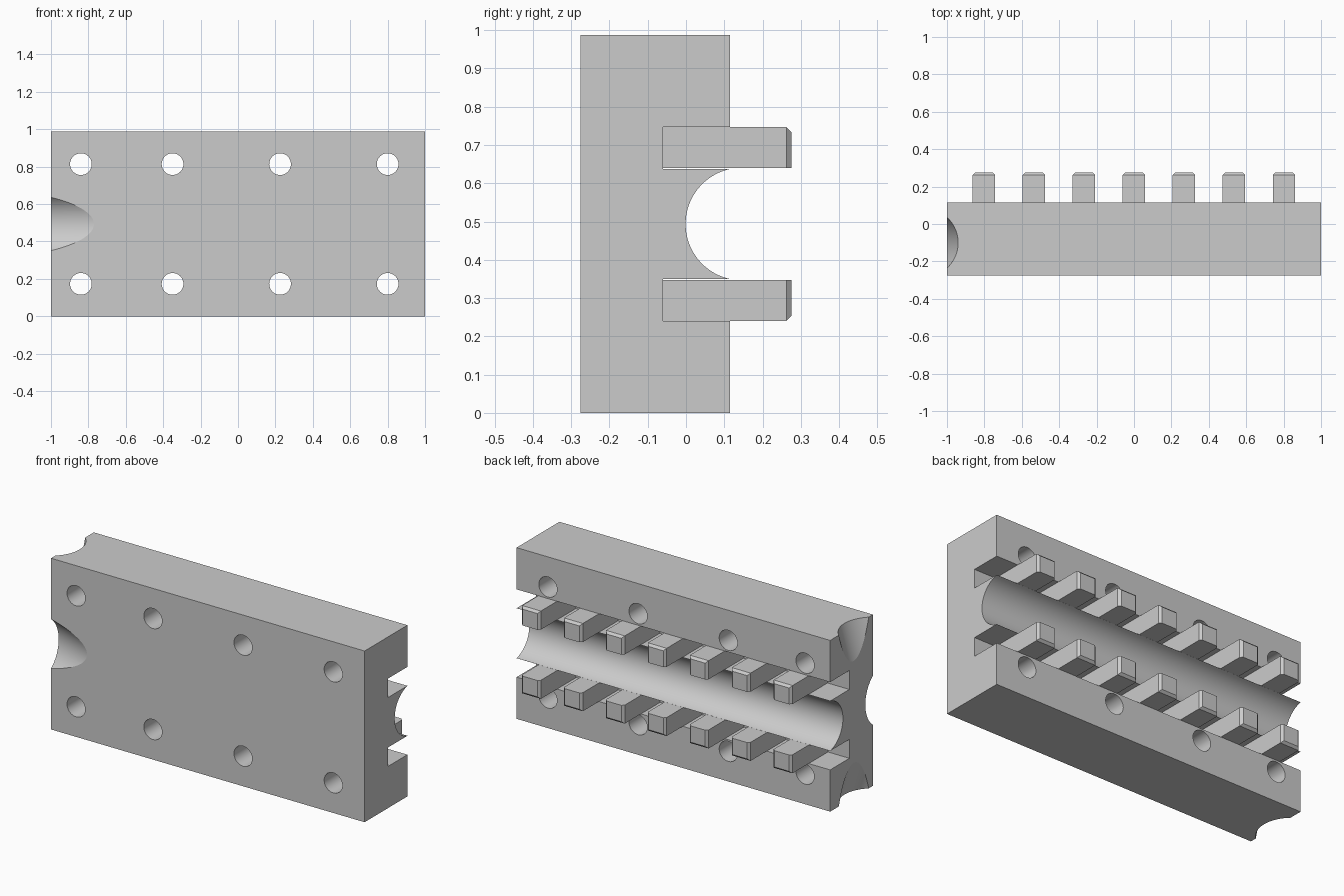
import bpy, bmesh, math
from mathutils import Vector

if "Cube" in bpy.data.objects:
    bpy.data.objects.remove(bpy.data.objects["Cube"], do_unlink=True)

HEIGHT, FRONT, BACK = 0.987, -0.275, 0.115
MID = HEIGHT / 2

grey = bpy.data.materials.new("plain grey")
grey.use_nodes = True
colour = (0.6, 0.6, 0.6, 1)
grey.diffuse_color = colour
grey.node_tree.nodes["Principled BSDF"].inputs["Base Color"].default_value = colour


def finish(bm, name):
    bm.normal_update()
    bmesh.ops.recalc_face_normals(bm, faces=bm.faces)
    mesh = bpy.data.meshes.new(name)
    bm.to_mesh(mesh)
    bm.free()
    mesh.materials.append(grey)
    obj = bpy.data.objects.new(name, mesh)
    bpy.context.collection.objects.link(obj)
    return obj


def box(name, low, high):
    bm = bmesh.new()
    bmesh.ops.create_cube(bm, size=1)
    low, high = Vector(low), Vector(high)
    for v in bm.verts:
        v.co = (low + high) / 2 + v.co * (high - low)
    return finish(bm, name)


def rod(name, start, end, radius, sides=64):
    start, end = Vector(start), Vector(end)
    bm = bmesh.new()
    bmesh.ops.create_cone(bm, cap_ends=True, segments=sides, radius1=radius,
                          radius2=radius, depth=(end - start).length)
    turn = (end - start).to_track_quat("Z", "Y").to_matrix()
    for v in bm.verts:
        v.co = (start + end) / 2 + turn @ v.co
    return finish(bm, name)


def scoop(name, deep, shallow, outward, radius):
    """Slanted rod whose deepest line runs through two points."""
    deep, shallow = Vector(deep), Vector(shallow)
    along = (shallow - deep).normalized()
    out = Vector(outward)
    out = (out - along * out.dot(along)).normalized()
    axis = deep + out * radius
    return rod(name, axis - along * 0.3, axis + along * 0.6, radius, 96)


# Main block
block = box("block", (-1, FRONT, 0), (1, BACK, HEIGHT))
cutters = []

# Two straight slots and the round channel between them
for side in (-1, 1):
    edges = sorted((MID + side * 0.144, MID + side * 0.253))
    cutters.append(box("slot_cutter", (-1.1, -0.06, edges[0]), (1.1, 0.3, edges[1])))
cutters.append(rod("channel_cutter", (-1.1, 0.146, MID), (1.1, 0.146, MID), 0.147, 96))

# Through holes
for x in (-0.84, -0.35, 0.225, 0.8):
    for side in (-1, 1):
        z = MID + side * 0.32
        cutters.append(rod("hole_cutter", (x, -0.5, z), (x, 0.5, z), 0.058, 48))

# Shallow scoops at one end: front, top and bottom
cutters.append(scoop("front_scoop_cutter", (-1, FRONT + 0.07, MID),
                     (-0.77, FRONT, MID), (0, -1, 0), 0.185))
for side in (-1, 1):
    cutters.append(scoop("end_scoop_cutter", (-0.94, -0.1, MID + side * MID),
                         (-1, -0.1, MID + side * (MID - 0.2)), (-1, 0, 0), 0.19))

# Cut everything in one evaluated stack, then bake it into the block
for cutter in cutters:
    cutter.hide_render = True
    mod = block.modifiers.new("cut", "BOOLEAN")
    mod.operation, mod.solver, mod.object = "DIFFERENCE", "EXACT", cutter
bpy.context.view_layer.update()
graph = bpy.context.evaluated_depsgraph_get()
carved = bpy.data.meshes.new_from_object(block.evaluated_get(graph))
block.modifiers.clear()
block.data = carved
for cutter in cutters:
    bpy.data.objects.remove(cutter, do_unlink=True)

# Curved cuts are smooth, the scooped front and end faces stay flat
bpy.ops.object.select_all(action="DESELECT")
block.select_set(True)
bpy.context.view_layer.objects.active = block
bpy.ops.object.shade_smooth_by_angle(angle=math.radians(30))
for face in block.data.polygons:
    face.use_smooth = face.center.y > FRONT + 1e-4 and face.center.x > -0.9999


# Teeth standing in the slots, chamfered at the tip except on the channel side
def tooth(name, x, side):
    inner, outer, tip, cut = MID + side * 0.146, MID + side * 0.253, 0.275, 0.013
    bm = bmesh.new()
    rings = []
    for y, c in ((-0.06, 0), (tip - cut, 0), (tip, cut)):
        w, z = 0.06 - c, outer - side * c
        rings.append([bm.verts.new(p) for p in
                      ((x - w, y, inner), (x + w, y, inner), (x + w, y, z), (x - w, y, z))])
    for a, b in zip(rings, rings[1:]):
        for i in range(4):
            j = (i + 1) % 4
            bm.faces.new((a[i], a[j], b[j], b[i]))
    bm.faces.new(rings[0])
    bm.faces.new(rings[-1])
    return finish(bm, name)


for side, row in ((-1, "lower"), (1, "upper")):
    for i in range(7):
        tooth(f"{row}_tooth_{i + 1}", -0.803 + i * 0.2675, side)
